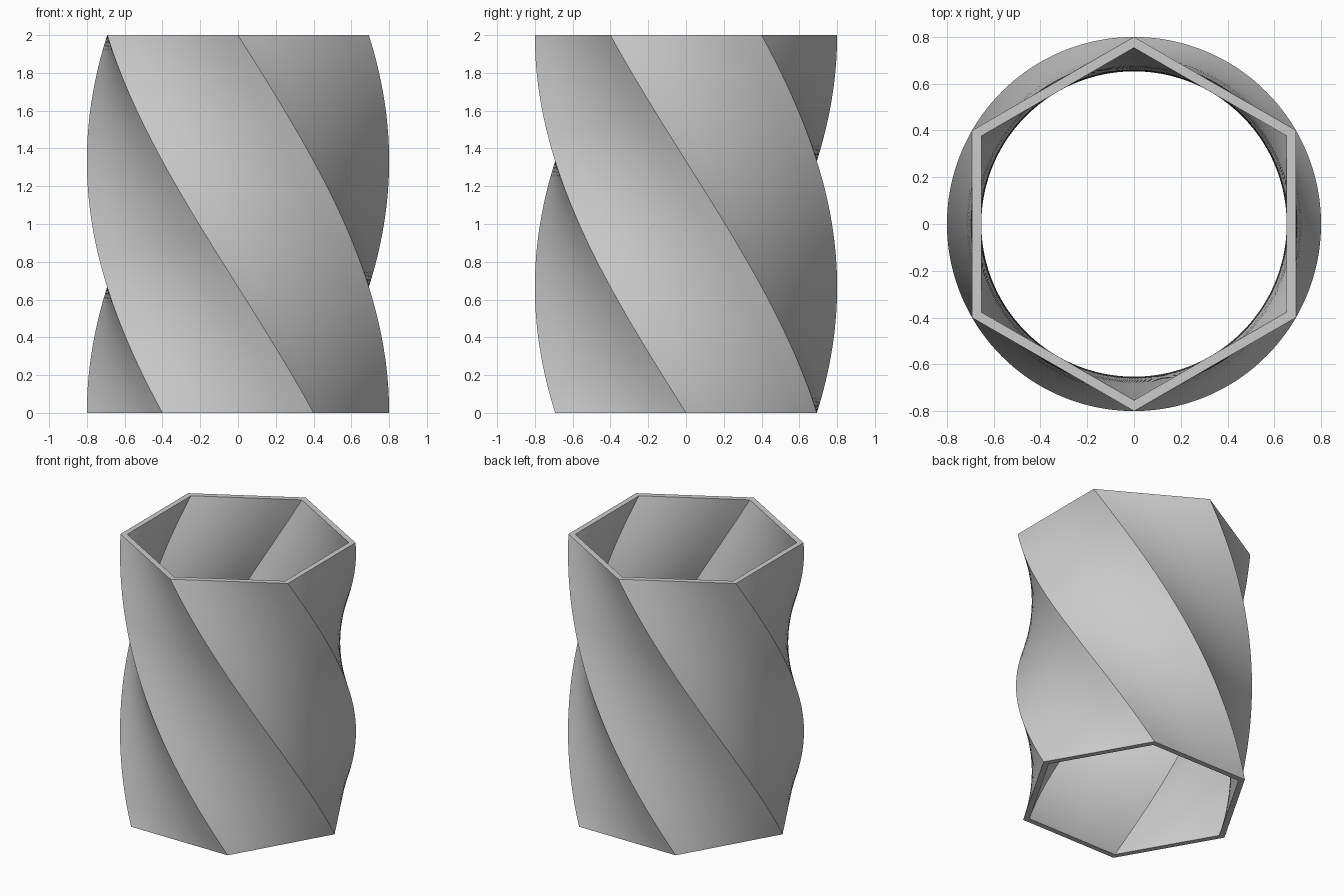
import bpy, bmesh
from math import sin, cos, radians
from mathutils import Vector

cube = bpy.data.objects.get("Cube")
if cube:
    bpy.data.objects.remove(cube, do_unlink=True)

HEIGHT = 2.0
TWIST = radians(90)
SIDES, SPLITS, LAYERS = 6, 6, 90
OUTER, INNER = 0.8, 0.754

# Plain grey for the whole vase
grey = bpy.data.materials.new("plain grey")
grey.use_nodes = True
color = (0.6, 0.6, 0.6, 1)
grey.diffuse_color = color
grey.node_tree.nodes["Principled BSDF"].inputs["Base Color"].default_value = color


def hexagon_ring(bm, radius, z):
    """One hexagon with split sides, turned according to its height."""
    turn = TWIST * (1 - z / HEIGHT)
    corners = [Vector((radius * sin(a), -radius * cos(a), z))
               for a in (turn + radians(360 / SIDES) * i for i in range(SIDES))]
    return [bm.verts.new(corners[i].lerp(corners[(i + 1) % SIDES], s / SPLITS))
            for i in range(SIDES) for s in range(SPLITS)]


def bridge(bm, lower, upper):
    count = len(lower)
    for i in range(count):
        j = (i + 1) % count
        bm.faces.new((lower[i], lower[j], upper[j], upper[i]))


# Twisted tube: outer wall, inner wall and the two flat rims
bm = bmesh.new()
levels = [HEIGHT * k / LAYERS for k in range(LAYERS + 1)]
outside = [hexagon_ring(bm, OUTER, z) for z in levels]
inside = [hexagon_ring(bm, INNER, z) for z in levels]
loop = outside + inside[::-1]
for k, ring in enumerate(loop):
    bridge(bm, ring, loop[(k + 1) % len(loop)])
bmesh.ops.recalc_face_normals(bm, faces=bm.faces)

mesh = bpy.data.meshes.new("twisted_hexagon_tube")
bm.to_mesh(mesh)
bm.free()
mesh.materials.append(grey)
tube = bpy.data.objects.new("twisted_hexagon_tube", mesh)
bpy.context.collection.objects.link(tube)

# Smooth walls with crisp twisted edges and rims
bpy.ops.object.select_all(action="DESELECT")
tube.select_set(True)
bpy.context.view_layer.objects.active = tube
bpy.ops.object.shade_smooth_by_angle(angle=radians(30))
